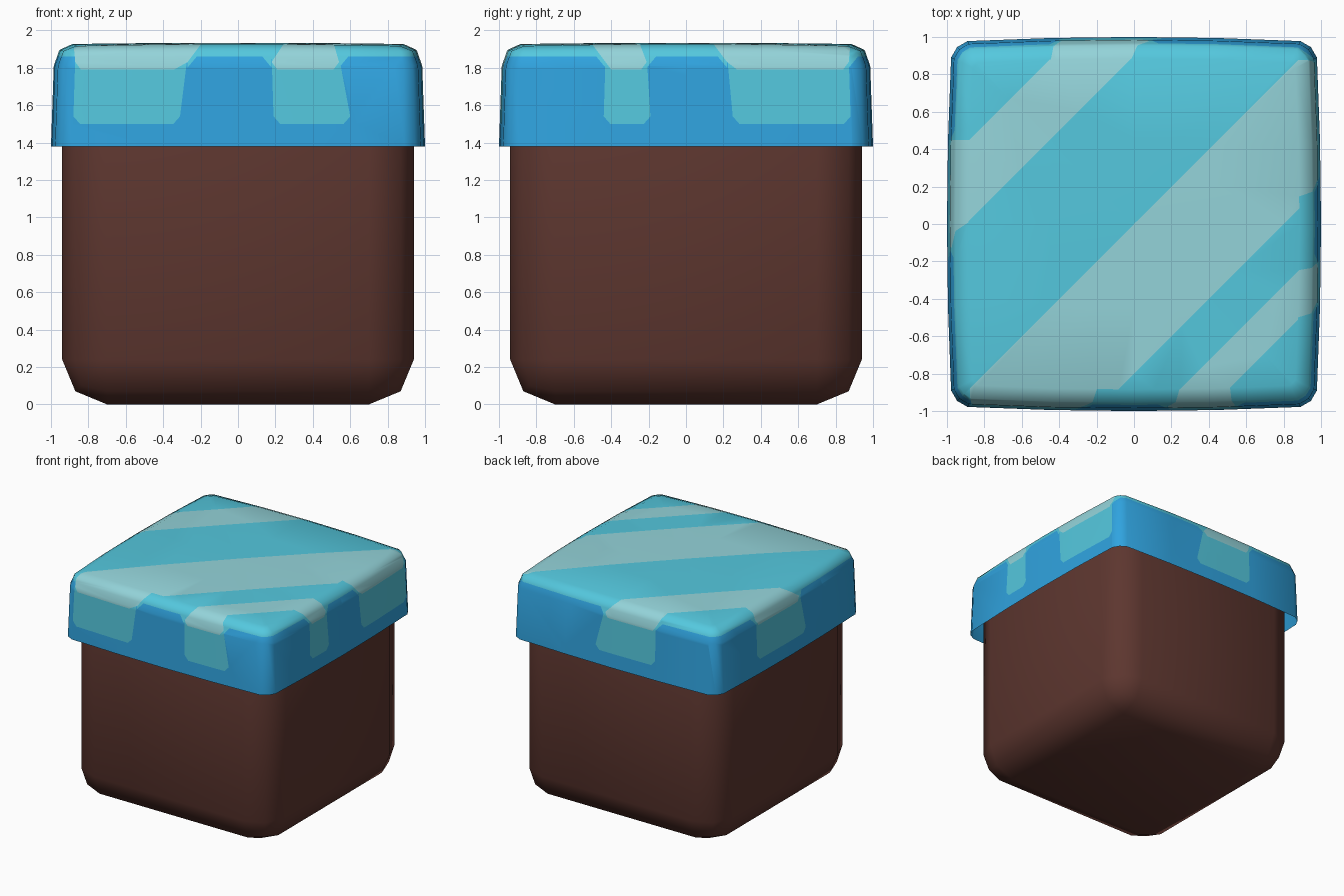
import bpy, bmesh
from mathutils import Vector

if "Cube" in bpy.data.objects:
    bpy.data.objects.remove(bpy.data.objects["Cube"])


def material(name, rgb):
    m = bpy.data.materials.new(name)
    lin = [((c / 255 + 0.055) / 1.055) ** 2.4 for c in rgb]
    m.diffuse_color = (*lin, 1)
    m.use_nodes = True
    m.node_tree.nodes["Principled BSDF"].inputs["Base Color"].default_value = m.diffuse_color
    return m


BROWN = material("brown", (93, 54, 47))
BLUE = material("blue", (48, 164, 224))
CYAN = material("cyan", (84, 200, 222))
PALE = material("pale_cyan", (148, 212, 218))


def finish(bm, name, mats):
    bmesh.ops.recalc_face_normals(bm, faces=bm.faces)
    for f in bm.faces:
        f.smooth = True
    me = bpy.data.meshes.new(name)
    bm.to_mesh(me)
    bm.free()
    for m in mats:
        me.materials.append(m)
    ob = bpy.data.objects.new(name, me)
    bpy.context.collection.objects.link(ob)
    return ob


# Body: a rounded cube
bm = bmesh.new()
bmesh.ops.create_cube(bm, size=1.88)
bmesh.ops.translate(bm, verts=bm.verts, vec=(0, 0, 0.94))
bmesh.ops.bevel(bm, geom=bm.edges[:], offset=0.24, segments=2, profile=0.5, affect='EDGES')
finish(bm, "body", [BROWN])


# Cap: stacked rounded squares with slightly bulging sides
def ring(bm, z, h, r, drop, bulge=0.022):
    pts = []
    for k in range(4):
        side = [(h - bulge * u * u, u * (h - r), z - drop * u * u) for u in (-1, -.5, 0, .5, 1)]
        c = h - bulge - 0.293 * r
        side.append((c, c, z - drop))
        for x, y, zz in side:
            for _ in range(k):
                x, y = -y, x
            pts.append(bm.verts.new((x, y, zz)))
    return pts


bm = bmesh.new()
region = bm.faces.layers.int.new("region")      # 0 side and rim, 1 top
levels = [(1.38, 1.0, .11, 0), (1.81, .985, .10, 0), (1.895, .955, .085, .005),
          (1.927, .885, .05, .01), (1.932, .45, .03, .002)]
rings = [ring(bm, *lv) for lv in levels]
n = len(rings[0])
for i in range(len(rings) - 1):
    for j in range(n):
        k = (j + 1) % n
        f = bm.faces.new((rings[i][j], rings[i][k], rings[i + 1][k], rings[i + 1][j]))
        f[region] = 1 if i == 3 else 0
mid = bm.verts.new((0, 0, 1.933))
for j in range(n):
    bm.faces.new((rings[-1][j], rings[-1][(j + 1) % n], mid))[region] = 1


def cut(faces, co, no):
    geom = set(faces)
    for f in faces:
        geom.update(f.edges)
        geom.update(f.verts)
    bmesh.ops.bisect_plane(bm, geom=list(geom), dist=1e-5, plane_co=co, plane_no=no)


# Diagonal stripes on the top, given as ranges of y - x
stripes = [(0.90, 1.33), (-0.80, 0.0), (-1.39, -1.13)]
for pair in stripes:
    for c in pair:
        cut([f for f in bm.faces if f[region] == 1], (0, c, 0), (-1, 1, 0))

# Line between the rim and the blue sides
cut([f for f in bm.faces if f[region] == 0], (0, 0, 1.86), (0, 0, 1))

# Stripe ends on the sides: axis along side, sign of side, then spans at top, middle, bottom
ends = [(0, -1, (-.88, -.08), (-.87, -.27), (-.88, -.31)),
        (0, -1, (.25, .51), (.18, .54), (.19, .60)),
        (1, 1, (.08, .88), (.22, .87), (.25, .88)),
        (1, 1, (-.51, -.25), (-.43, -.21), (-.44, -.19)),
        (1, -1, (.02, .45), (-.13, .45), (-.20, .45)),
        (0, 1, (-.45, -.02), (-.40, .08), (-.40, .16))]
patches = []
for ax, sg, (a0, b0), (a1, b1), (a2, b2) in ends:
    patches.append((ax, sg, 2, [(a0, 1.935), (b0, 1.935), (b1, 1.83), (b1 - .03, 1.79),
                                (a1 + .03, 1.79), (a1, 1.83)]))
    patches.append((ax, sg, 1, [(a1, 1.86), (b1, 1.86), (b2, 1.54), (b2 - .035, 1.5),
                                (a2 + .035, 1.5), (a2, 1.54)]))
    # small fillets where the blue corners are rounded
    patches.append((ax, sg, 1, [(b1, 1.86), (b1 + .05, 1.86), (b1, 1.80)]))
    if abs(a1) < .8:
        patches.append((ax, sg, 1, [(a1 - .05, 1.86), (a1, 1.86), (a1, 1.80)]))


def on_side(f, ax, sg):
    c = f.calc_center_median()
    return f[region] == 0 and c[1 - ax] * sg > abs(c[ax])


def edges_of(poly):
    return zip(poly, poly[1:] + poly[:1])


for ax, sg, mat, poly in patches:
    ts, zs = [p[0] for p in poly], [p[1] for p in poly]
    for p, q in edges_of(poly):
        near = []
        for f in bm.faces:
            if on_side(f, ax, sg):
                ft = [v.co[ax] for v in f.verts]
                fz = [v.co.z for v in f.verts]
                if (max(ft) > min(ts) and min(ft) < max(ts)
                        and max(fz) > min(zs) and min(fz) < max(zs)):
                    near.append(f)
        co, no = Vector((0, 0, p[1])), Vector((0, 0, q[0] - p[0]))
        co[ax], no[ax] = p[0], -(q[1] - p[1])
        cut(near, co, no.normalized())


def inside(t, z, poly):
    return all((q[0] - p[0]) * (z - p[1]) - (q[1] - p[1]) * (t - p[0]) <= 1e-6
               for p, q in edges_of(poly))


# Colour the cap: 0 blue, 1 cyan, 2 pale
for f in bm.faces:
    c = f.calc_center_median()
    if f[region] == 1:
        f.material_index = 2 if any(a < c.y - c.x < b for a, b in stripes) else 1
        continue
    f.material_index = 1 if c.z > 1.86 else 0
    for ax, sg, mat, poly in patches:
        if on_side(f, ax, sg) and inside(c[ax], c.z, poly):
            f.material_index = max(f.material_index, mat)

finish(bm, "cap", [BLUE, CYAN, PALE])
